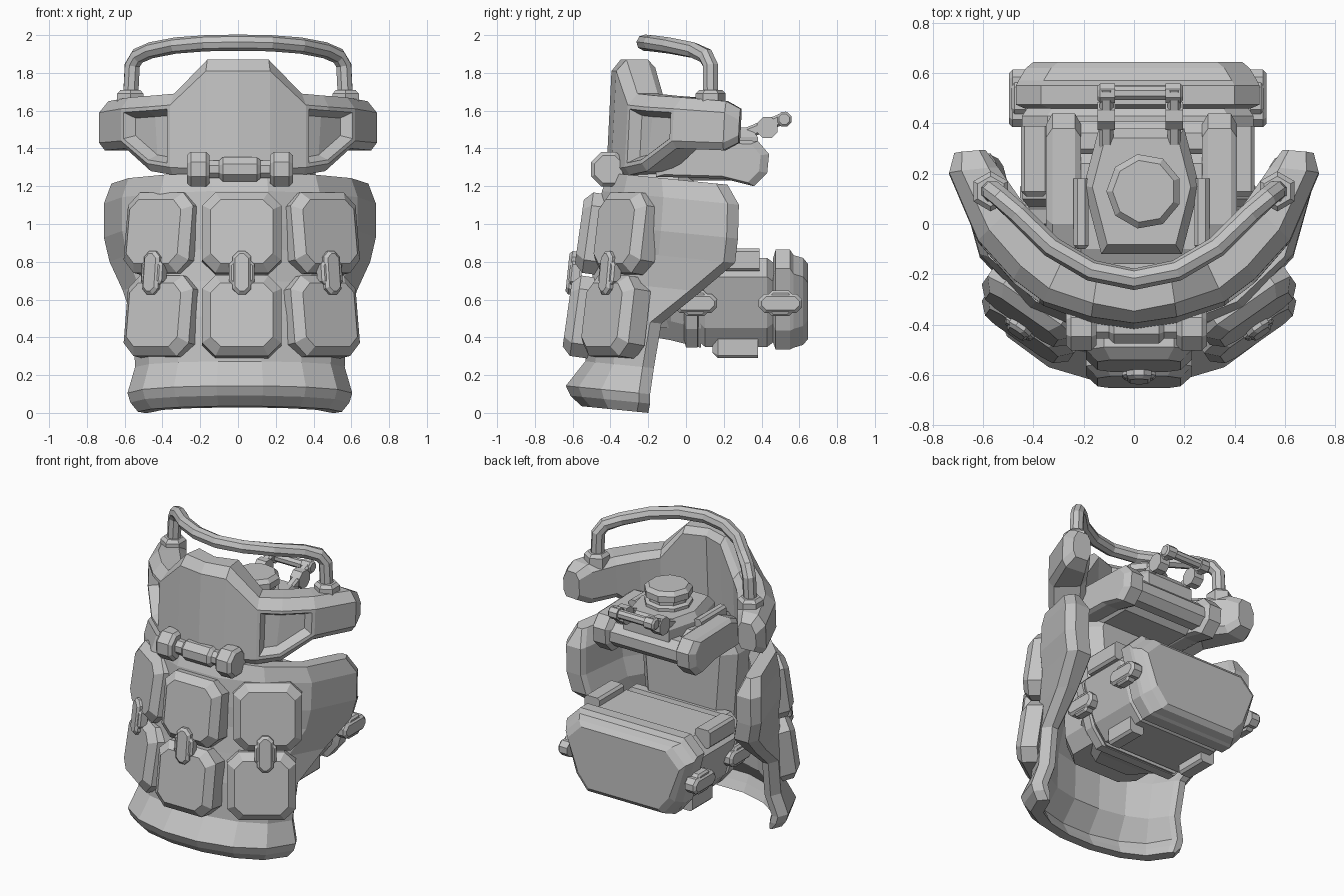
import bpy, bmesh
from math import sin, cos, pi, radians
from mathutils import Vector

cube = bpy.data.objects.get("Cube")
if cube:
    bpy.data.objects.remove(cube)

grey = bpy.data.materials.new("plain grey")
grey.use_nodes = True
grey.diffuse_color = (0.55, 0.55, 0.55, 1)
grey.node_tree.nodes["Principled BSDF"].inputs["Base Color"].default_value = (0.55, 0.55, 0.55, 1)


def finish(name, bm, loc=(0, 0, 0), rot=(0, 0, 0)):
    bmesh.ops.recalc_face_normals(bm, faces=bm.faces)
    mesh = bpy.data.meshes.new(name)
    bm.to_mesh(mesh)
    bm.free()
    mesh.materials.append(grey)
    ob = bpy.data.objects.new(name, mesh)
    ob.location = loc
    ob.rotation_euler = [radians(a) for a in rot]
    bpy.context.collection.objects.link(ob)
    return ob


def loft_mesh(rings):
    """Skin closed rings of equal length and cap both ends."""
    bm = bmesh.new()
    vs = [[bm.verts.new(p) for p in ring] for ring in rings]
    n = len(rings[0])
    sides = []
    for a, b in zip(vs, vs[1:]):
        sides.append([bm.faces.new((a[i], a[(i + 1) % n], b[(i + 1) % n], b[i])) for i in range(n)])
    bm.faces.new(vs[0])
    bm.faces.new(vs[-1])
    return bm, sides


def loft(name, rings, loc=(0, 0, 0), rot=(0, 0, 0)):
    return finish(name, loft_mesh(rings)[0], loc, rot)


def octagon(w, h, c, taper=1.0):
    """Rectangle with cut corners; taper narrows the lower edge."""
    x, z = w / 2, h / 2
    pts = [(x - c, z), (x, z - c), (x, c - z), (x - c, -z), (c - x, -z), (-x, c - z), (-x, z - c), (c - x, z)]
    return [(px * (1 if pz > 0 else taper), pz) for px, pz in pts]


def pad(name, loc, size, c, ch, rot=(0, 0, 0)):
    """Chamfered pad with its face towards local -y."""
    w, d, h = size
    steps = [(d / 2, 0), (ch - d / 2, 0), (-d / 2, ch)]
    return loft(name, [[(x, y, z) for x, z in octagon(w - 2 * i, h - 2 * i, c - i * 0.4)]
                       for y, i in steps], loc, rot)


def drum(name, loc, stations, sides=8, axis="X"):
    """Turned part: stations are (position along axis, radius)."""
    rings = []
    for t, r in stations:
        ang = [2 * pi * (i + 0.5) / sides for i in range(sides)]
        rings.append([(t, r * cos(a), r * sin(a)) if axis == "X" else (r * cos(a), r * sin(a), t) for a in ang])
    return loft(name, rings, loc)


def clip(name, loc, rot):
    pad(name + "_bar", loc, (0.1, 0.075, 0.23), 0.03, 0.015, rot)
    pad(name + "_band", loc, (0.135, 0.055, 0.15), 0.03, 0.012, rot)


def arc(a, xb, yf, yb, d=0):
    return Vector(((xb - d) * sin(a), yb - (yb - yf - d) * cos(a), 0))


# Chest shell: curved rows (height, half width, front, back, wall), tilted a little
rows = [(-0.02, 0.54, -0.56, -0.20, 0.07), (0.03, 0.58, -0.62, -0.19, 0.1), (0.08, 0.595, -0.645, -0.19, 0.1),
        (0.22, 0.555, -0.54, -0.17, 0.1), (0.46, 0.565, -0.53, -0.13, 0.1), (0.65, 0.62, -0.51, 0.08, 0.13),
        (0.82, 0.69, -0.49, 0.26, 0.16), (0.95, 0.72, -0.48, 0.275, 0.16), (1.13, 0.72, -0.46, 0.28, 0.16),
        (1.23, 0.68, -0.42, 0.22, 0.09)]
rings = []
for z, xb, yf, yb, wall in rows:
    angles = [radians(a) for a in (-90, -60, -36, -12, 12, 36, 60, 90)]
    outer = [arc(a, xb, yf, yb - 0.06) for a in angles]
    inner = [arc(a, xb, yf, yb - 0.03, wall) for a in reversed(angles)]
    right_end, left_end = [[Vector((s * (xb - d), yb, 0)) for d in (0.035, wall - 0.02)] for s in (-1, 1)]
    ring = outer + left_end + inner + right_end[::-1]
    rings.append([(p.x + 0.01, p.y, z - 0.1 * p.y) for p in ring])
loft("chest_shell", rings)

# Collar: columns of outer point, inner point, bottom and top; raised crest and side arms
half = [(0, -0.42, 0, -0.24, 1.25, 1.87), (0.17, -0.395, 0.14, -0.19, 1.25, 1.87),
        (0.36, -0.325, 0.27, -0.13, 1.26, 1.69), (0.48, -0.235, 0.36, -0.04, 1.28, 1.68),
        (0.62, -0.08, 0.45, 0.08, 1.40, 1.67), (0.735, 0.19, 0.54, 0.21, 1.39, 1.65),
        (0.715, 0.27, 0.59, 0.28, 1.43, 1.61)]
columns = [(-ox, oy, -ix, iy, lo, hi) for ox, oy, ix, iy, lo, hi in reversed(half[1:])] + half
rings = []
for ox, oy, ix, iy, lo, hi in columns:
    section = [(0.15, lo), (0, lo + 0.04), (0, hi - 0.06), (0.25, hi), (0.8, hi), (1, hi - 0.04),
               (1, lo + 0.04), (0.85, lo)]
    rings.append([(ox + (ix - ox) * f, oy + (iy - oy) * f + 0.05 * (z - 1.3), z) for f, z in section])
bm, strips = loft_mesh(rings)
bmesh.ops.recalc_face_normals(bm, faces=bm.faces)
for pair in ((2, 3), (8, 9)):
    window = [strips[i][1] for i in pair]
    bmesh.ops.inset_region(bm, faces=window, thickness=0.02, depth=0, use_even_offset=True)
    bmesh.ops.inset_region(bm, faces=window, thickness=0.03, depth=-0.06, use_even_offset=True)
finish("collar", bm)

# Carrying handle with its two sockets
side = [(0.57, 0.13, 1.64), (0.56, 0.13, 1.84), (0.53, 0.105, 1.89), (0.46, 0.04, 1.92),
        (0.33, -0.09, 1.945), (0.17, -0.185, 1.957)]
path = [Vector(p) for p in side] + [Vector((0, -0.22, 1.96))] + [Vector((-x, y, z)) for x, y, z in reversed(side)]
rings = []
for i, p in enumerate(path):
    t = (path[min(i + 1, len(path) - 1)] - path[max(i - 1, 0)]).normalized()
    u = t.cross(Vector((0, 1, 0.3))).normalized()
    v = t.cross(u)
    rings.append([p + 0.043 * (u * cos(k * pi / 4 + pi / 8) + v * sin(k * pi / 4 + pi / 8)) for k in range(8)])
loft("handle", rings)
for s, label in ((1, "left"), (-1, "right")):
    drum(label + "_handle_socket", (s * 0.57, 0.13, 1.61), [(0, 0.08), (0.08, 0.08), (0.1, 0.06)], 6, "Z")

# Front pouches in three columns and two rows, with a clip on each column
for label, x, y, yaw in (("right", -0.405, -0.345, -35), ("middle", 0.02, -0.515, 0), ("left", 0.445, -0.345, 35)):
    for level, z, back in (("upper", 0.95, 0.025), ("lower", 0.51, -0.04)):
        pad(f"{label}_{level}_pouch", (x, y + back, z), (0.42, 0.15, 0.43), 0.07, 0.045, (-8, 0, yaw))
    sx, sy = sin(radians(yaw)), -cos(radians(yaw))
    clip(label + "_pouch_clip", (x + 0.075 * sx, y + 0.075 * sy, 0.74), (-6, 0, yaw))

# Hinge between collar and chest
drum("hinge_pin", (0.01, -0.41, 1.29), [(-0.21, 0.05), (-0.11, 0.05), (-0.09, 0.07), (0.09, 0.07),
                                        (0.11, 0.05), (0.21, 0.05)])
for s, label in ((1, "left"), (-1, "right")):
    drum(label + "_hinge_knuckle", (0.01 + s * 0.22, -0.41, 1.29),
         [(-0.06, 0.08), (-0.04, 0.1), (0.04, 0.1), (0.06, 0.08)])

# Inner spine joining the chest to the back units
loft("spine", [[(x, y - 0.16, z) for x, y in octagon(w, 0.4, 0.08)]
               for z, w in ((0.45, 0.5), (0.55, 0.62), (1.2, 0.72), (1.32, 0.6))])

# Upper back unit: side cheeks, core, roller, lid and filler cap
cheek = [(0.44, 1.37), (0.38, 1.44), (0.0, 1.45), (-0.16, 1.38), (-0.16, 1.25), (0.2, 1.24), (0.36, 1.2), (0.43, 1.27)]
for s, label in ((1, "left"), (-1, "right")):
    rings = []
    for dx, k in ((-0.07, 0.85), (-0.045, 1), (0.045, 1), (0.07, 0.85)):
        rings.append([(0.03 + s * 0.31 + dx, 0.14 + (y - 0.14) * k, 1.33 + (z - 1.33) * k) for y, z in cheek])
    loft(label + "_back_cheek", rings)
    pad(label + "_back_rail", (0.03 + s * 0.24, 0.04, 1.44), (0.06, 0.28, 0.08), 0.015, 0.015)
loft("back_core", [[(x + 0.03, y, z + 1.33) for x, z in octagon(0.54, h, 0.03)]
                   for y, h in ((-0.16, 0.14), (-0.1, 0.2), (0.24, 0.2), (0.28, 0.12))])
drum("back_roller", (0.03, 0.33, 1.32), [(-0.26, 0.085), (0.26, 0.085)])
lid = [(0.16, -0.12), (0.23, 0.15), (0.17, 0.38), (-0.17, 0.38), (-0.23, 0.15), (-0.16, -0.12)]
loft("back_lid", [[(0.03 + x * k, 0.13 + (y - 0.13) * k, z) for x, y in lid]
                  for z, k in ((1.38, 1), (1.46, 1), (1.51, 0.85))])
drum("filler_cap", (0.04, 0.13, 1.5), [(0, 0.15), (0.03, 0.15), (0.04, 0.125), (0.06, 0.125),
                                       (0.07, 0.15), (0.11, 0.15), (0.135, 0.125)], 9, "Z")

# Latch behind the lid
for x, label in ((-0.11, "right"), (0.16, "left")):
    pad(label + "_latch_arm", (x, 0.42, 1.52), (0.055, 0.26, 0.06), 0.012, 0.012, (22, 0, 0))
    drum(label + "_latch_pivot", (x, 0.43, 1.51), [(-0.035, 0.06), (0.035, 0.06)])
drum("latch_bar", (0.025, 0.52, 1.555), [(-0.17, 0.03), (-0.16, 0.042), (-0.1, 0.042), (-0.1, 0.03),
                                         (0.1, 0.03), (0.1, 0.042), (0.16, 0.042), (0.17, 0.03)])


# Lower back pack: body, rib and lid, narrower towards the bottom
def pack_part(name, stations):
    loft(name, [[(x + 0.015, y, 0.585 + z + dz) for x, z in octagon(w, h, 0.1, 0.82)] for y, w, h, dz in stations])


pack_part("pack_mount", [(-0.2, 0.5, 0.24, -0.06), (-0.08, 0.66, 0.3, -0.05), (0.08, 0.86, 0.42, -0.03)])
pack_part("pack_rib", [(-0.01, 0.84, 0.4, 0), (0.0, 0.9, 0.48, 0), (0.06, 0.9, 0.48, 0), (0.07, 0.84, 0.4, 0)])
pack_part("pack_body", [(0.05, 0.84, 0.38, 0), (0.1, 0.92, 0.47, 0), (0.43, 0.92, 0.47, 0), (0.49, 0.84, 0.38, 0)])
pack_part("pack_lid", [(0.46, 0.9, 0.44, 0.01), (0.475, 0.97, 0.53, 0.015), (0.55, 0.97, 0.53, 0.015),
                       (0.57, 0.95, 0.49, 0.005), (0.62, 0.89, 0.46, 0.005), (0.645, 0.83, 0.4, 0.005)])

for s, label in ((1, "left"), (-1, "right")):
    # Edge plates above and below the pack, and side clips
    pad(label + "_pack_top_plate", (0.015 + s * 0.41, 0.25, 0.81), (0.11, 0.28, 0.12), 0.015, 0.02)
    pad(label + "_pack_bottom_plate", (0.015 + s * 0.28, 0.26, 0.35), (0.1, 0.24, 0.12), 0.015, 0.03)
    clip(label + "_rear_pack_clip", (0.015 + s * 0.475, 0.5, 0.58), (0, 90, s * 90))
    clip(label + "_fore_pack_clip", (0.015 + s * 0.43, 0.05, 0.58), (0, 90, s * 90))
